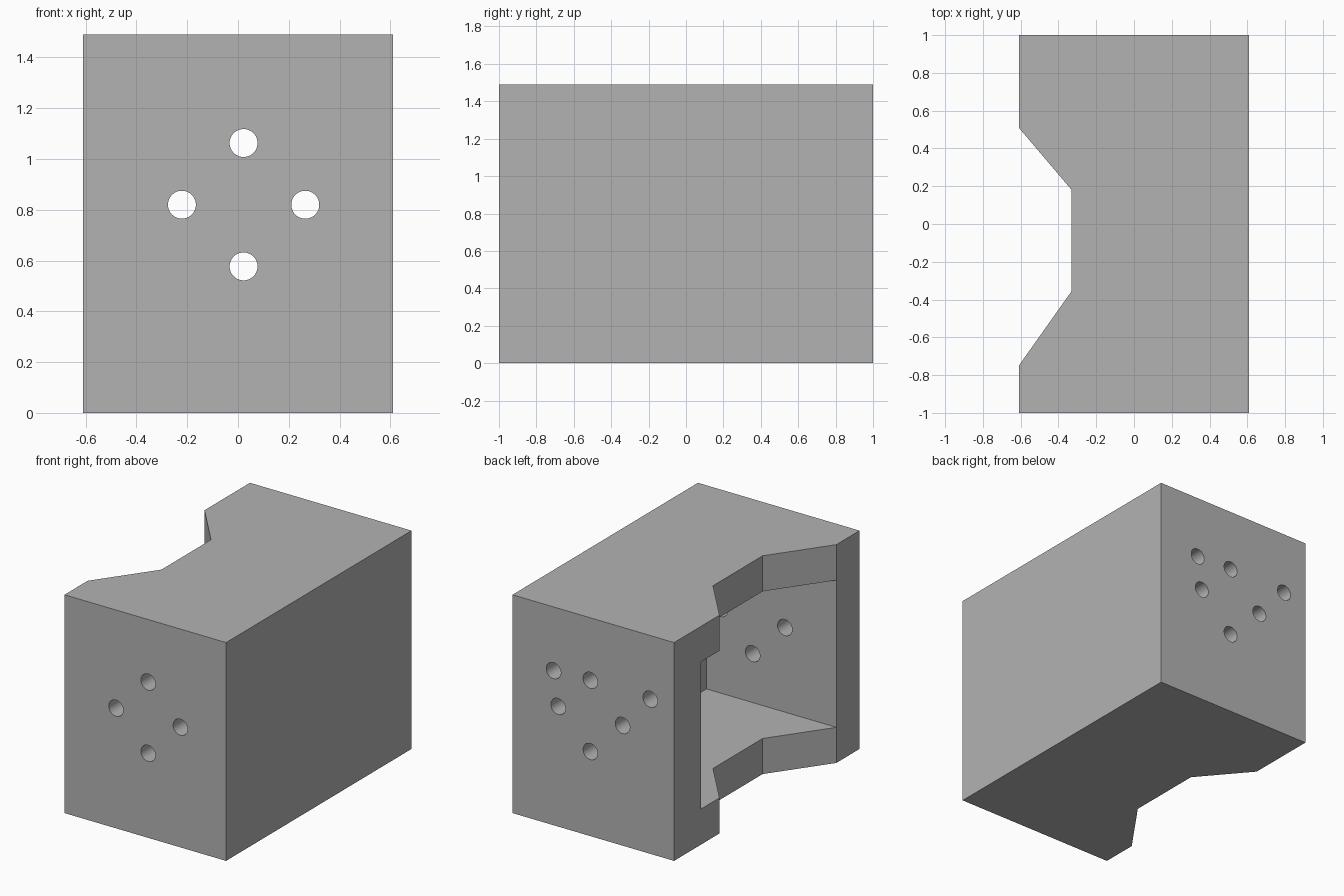
import bpy
import bmesh
from math import pi

default = bpy.data.objects.get("Cube")
if default:
    bpy.data.objects.remove(default, do_unlink=True)

HALF_X, HALF_Y, HEIGHT = 0.61, 1.0, 1.49
HOLE_RADIUS = 0.055

grey = bpy.data.materials.new("plain grey")
grey.use_nodes = True
colour = (0.45, 0.45, 0.45, 1)
grey.diffuse_color = colour
grey.node_tree.nodes["Principled BSDF"].inputs["Base Color"].default_value = colour


def prism(name, outline, bottom, top):
    """Extrude a plan outline upwards."""
    bm = bmesh.new()
    face = bm.faces.new([bm.verts.new((x, y, bottom)) for x, y in outline])
    result = bmesh.ops.extrude_face_region(bm, geom=[face])
    verts = [g for g in result["geom"] if isinstance(g, bmesh.types.BMVert)]
    bmesh.ops.translate(bm, verts=verts, vec=(0, 0, top - bottom))
    bmesh.ops.recalc_face_normals(bm, faces=bm.faces)
    mesh = bpy.data.meshes.new(name)
    bm.to_mesh(mesh)
    bm.free()
    obj = bpy.data.objects.new(name, mesh)
    bpy.context.collection.objects.link(obj)
    obj.data.materials.append(grey)
    return obj


def drill(x, z, y_start, y_end):
    """Cylinder cutter running front to back."""
    bpy.ops.mesh.primitive_cylinder_add(
        vertices=48, radius=HOLE_RADIUS, depth=y_end - y_start,
        location=(x, (y_start + y_end) / 2, z), rotation=(pi / 2, 0, 0))
    obj = bpy.context.object
    obj.data.materials.append(grey)
    return obj


def cut(target, cutter):
    cutter.hide_render = True
    bpy.ops.object.select_all(action="DESELECT")
    bpy.context.view_layer.objects.active = target
    target.select_set(True)
    mod = target.modifiers.new("cut", "BOOLEAN")
    mod.operation = "DIFFERENCE"
    mod.solver = "EXACT"
    mod.object = cutter
    bpy.ops.object.modifier_apply(modifier=mod.name)
    bpy.data.objects.remove(cutter, do_unlink=True)


# Block with a tapered notch along one side
housing = prism("housing", [
    (HALF_X, -HALF_Y), (HALF_X, HALF_Y), (-HALF_X, HALF_Y),
    (-HALF_X, 0.51), (-0.33, 0.18), (-0.33, -0.355),
    (-HALF_X, -0.75), (-HALF_X, -HALF_Y)], 0, HEIGHT)

# Cavity open towards the notched side
cut(housing, prism("cavity_cutter", [
    (-0.8, -0.75), (0.37, -0.75), (0.37, 0.71), (-0.8, 0.71)], 0.243, 1.247))

# Four holes in a diamond through both end walls
for dx, dz in ((0.243, 0), (-0.243, 0), (0, 0.243), (0, -0.243)):
    cut(housing, drill(0.022 + dx, 0.82 + dz, -1.2, 1.2))

# Two extra holes through the back wall only
for x in (0.30, -0.43):
    cut(housing, drill(x, 1.055, 0.4, 1.2))

bpy.ops.object.select_all(action="DESELECT")
housing.select_set(True)
bpy.context.view_layer.objects.active = housing
bpy.ops.object.shade_smooth_by_angle(angle=pi / 6)
